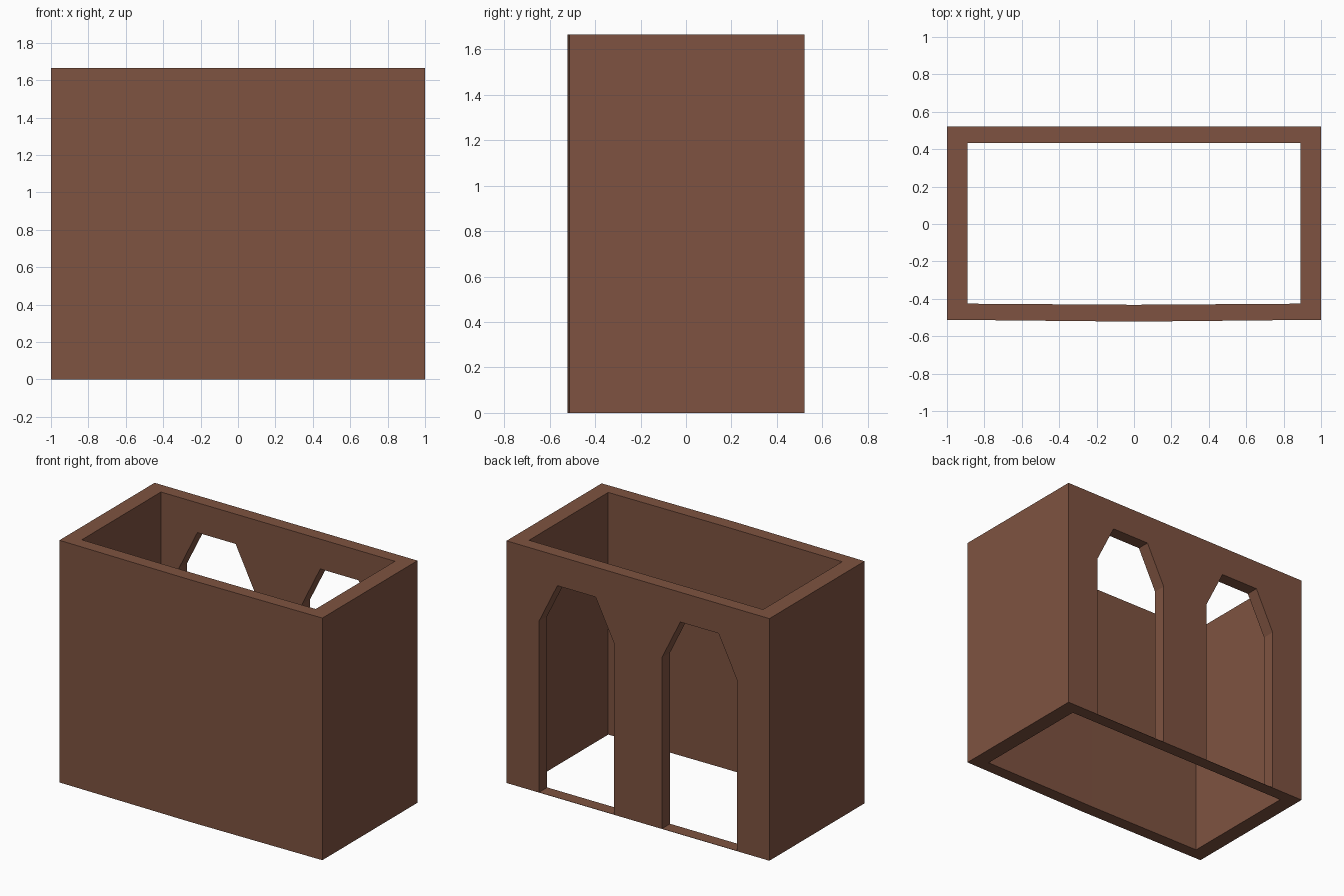
import bpy, bmesh

if "Cube" in bpy.data.objects:
    bpy.data.objects.remove(bpy.data.objects["Cube"])

H = 1.665  # wall height


def prism(name, points, offset):
    """Extrude a closed flat outline along an offset vector."""
    bm = bmesh.new()
    face = bm.faces.new([bm.verts.new(p) for p in points])
    ext = bmesh.ops.extrude_face_region(bm, geom=[face])
    bmesh.ops.translate(bm, vec=offset,
                        verts=[g for g in ext["geom"] if isinstance(g, bmesh.types.BMVert)])
    bmesh.ops.recalc_face_normals(bm, faces=bm.faces)
    mesh = bpy.data.meshes.new(name)
    bm.to_mesh(mesh)
    bm.free()
    obj = bpy.data.objects.new(name, mesh)
    bpy.context.collection.objects.link(obj)
    return obj


def cut(target, cutter):
    """Subtract the cutter, then discard it."""
    cutter.hide_render = True
    mod = target.modifiers.new("cut", "BOOLEAN")
    mod.operation = "DIFFERENCE"
    mod.solver = "EXACT"
    mod.object = cutter
    bpy.context.view_layer.objects.active = target
    bpy.ops.object.modifier_apply(modifier=mod.name)
    bpy.data.objects.remove(cutter)


def footprint(x, front, bow, back, z):
    """Rectangle whose front edge bows out slightly at the middle."""
    return [(-x, front, z), (0, front - bow, z), (x, front, z), (x, back, z), (-x, back, z)]


# Outer walls, hollowed right through
walls = prism("walls", footprint(1.0, -0.512, 0.01, 0.522, 0), (0, 0, H))
cut(walls, prism("room_cutter", footprint(0.89, -0.426, 0.006, 0.434, -0.1), (0, 0, H + 0.2)))

# Two angular arches in the back wall, leaving a paper-thin threshold
arch = [(0.183, 0.002), (0.183, 1.18), (0.322, 1.46), (0.613, 1.46), (0.752, 1.18), (0.752, 0.002)]
for side in (-1, 1):
    cut(walls, prism("arch_cutter", [(side * x, 0.3, z) for x, z in arch], (0, 0.4, 0)))

# Brown finish
brown = bpy.data.materials.new("brown")
brown.diffuse_color = (0.21, 0.086, 0.052, 1)
brown.use_nodes = True
brown.node_tree.nodes["Principled BSDF"].inputs["Base Color"].default_value = brown.diffuse_color
walls.data.materials.clear()
walls.data.materials.append(brown)
